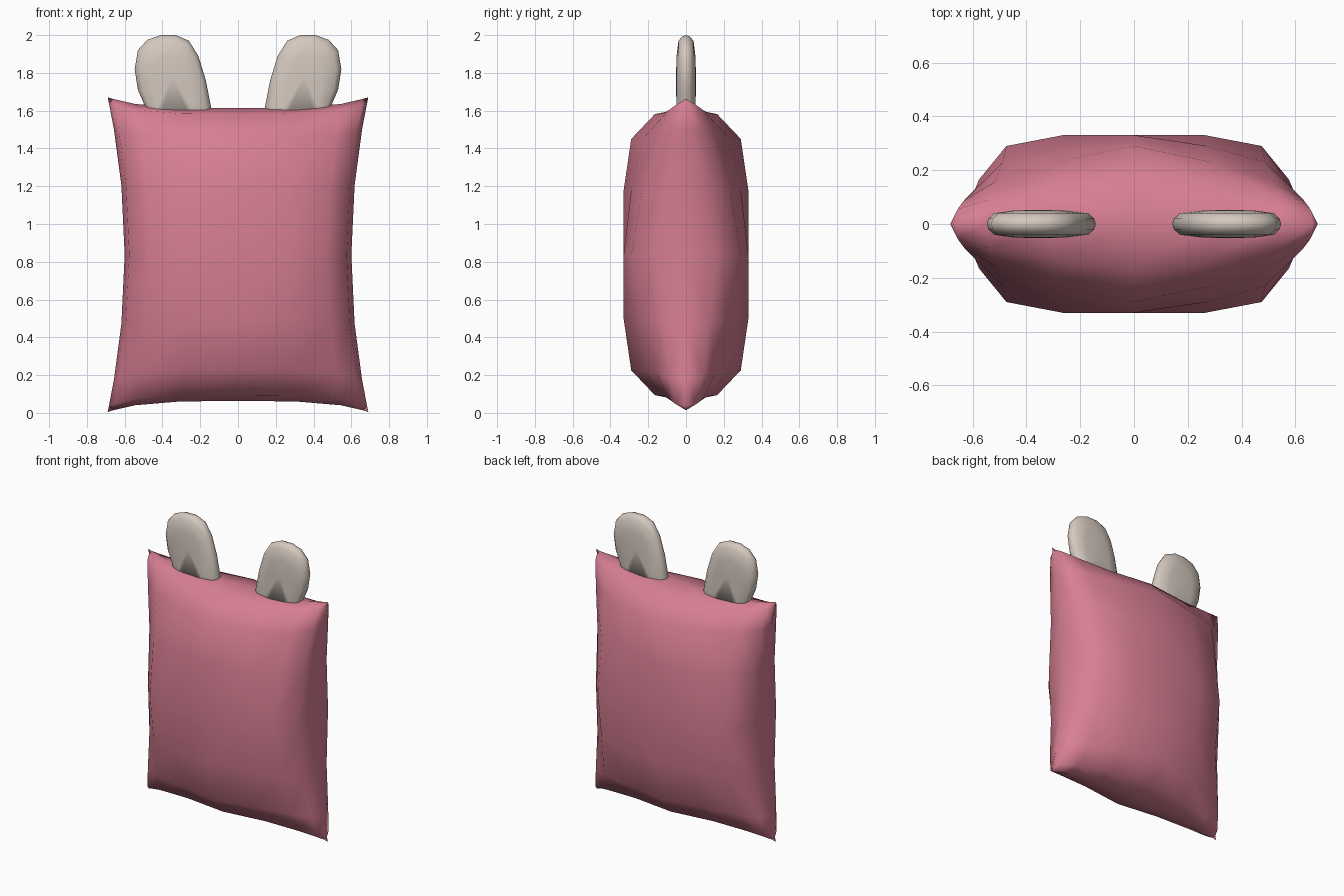
import bpy, bmesh

if "Cube" in bpy.data.objects:
    bpy.data.objects.remove(bpy.data.objects["Cube"])


def material(name, rgb):
    m = bpy.data.materials.new(name)
    m.diffuse_color = (*rgb, 1)
    m.use_nodes = True
    m.node_tree.nodes["Principled BSDF"].inputs["Base Color"].default_value = m.diffuse_color
    return m


pink = material("dusty_pink", (0.68, 0.21, 0.29))
cream = material("warm_cream", (0.66, 0.58, 0.52))


def finish(bm, name, mat):
    bmesh.ops.remove_doubles(bm, verts=bm.verts, dist=1e-4)
    bmesh.ops.recalc_face_normals(bm, faces=bm.faces)
    mesh = bpy.data.meshes.new(name)
    bm.to_mesh(mesh)
    bm.free()
    mesh.materials.append(mat)
    mesh.shade_smooth()
    ob = bpy.data.objects.new(name, mesh)
    bpy.context.collection.objects.link(ob)
    return ob


# Pillow body: two puffed grids sharing a pinched seam
levels = [0.0, 0.44, 0.79, 0.96, 1.0]
puff = [(0.33, 0.33, 0.29, 0.165, 0),      # half thickness, middle to seam
        (0.33, 0.29, 0.23, 0.125, 0),
        (0.29, 0.23, 0.155, 0.09, 0),
        (0.165, 0.125, 0.09, 0.055, 0),
        (0, 0, 0, 0, 0)]


def pillow_point(i, j, side):
    u = levels[abs(i)] * (1 if i > 0 else -1)
    v = levels[abs(j)] * (1 if j > 0 else -1)
    x = u * (0.60 + 0.09 * v * v)
    z = 0.838 + v * (0.775 + 0.058 * u ** 4)
    return x, side * puff[abs(i)][abs(j)], z


bm = bmesh.new()
for side in (-1, 1):
    grid = [[bm.verts.new(pillow_point(i, j, side)) for i in range(-4, 5)]
            for j in range(-4, 5)]
    for j in range(8):
        for i in range(8):
            bm.faces.new((grid[j][i], grid[j][i + 1], grid[j + 1][i + 1], grid[j + 1][i]))
finish(bm, "pillow_body", pink)

# Ears: flat rounded outline built up from inset rings
outline = [(0.47, 1.55), (0.495, 1.63), (0.53, 1.71), (0.547, 1.82), (0.53, 1.92),
           (0.48, 1.975), (0.41, 2.0), (0.33, 2.0), (0.26, 1.97), (0.21, 1.89),
           (0.17, 1.76), (0.143, 1.62), (0.15, 1.55)]
cx, cz = 0.35, 1.78
rings = [(1.0, 0.0), (0.97, 0.02), (0.86, 0.04), (0.5, 0.05)]


def ear(name, mirror):
    bm = bmesh.new()
    n = len(outline)
    for side in (-1, 1):
        loops = [[bm.verts.new((mirror * (cx + (x - cx) * s), side * y,
                                cz + (z - cz) * s if z > cz else z))
                  for x, z in outline] for s, y in rings]
        middle = bm.verts.new((mirror * cx, side * 0.053, cz))
        for i in range(n):
            k = (i + 1) % n
            for a, b in zip(loops, loops[1:]):
                bm.faces.new((a[i], a[k], b[k], b[i]))
            bm.faces.new((loops[-1][i], loops[-1][k], middle))
    return finish(bm, name, cream)


ear("left_ear", -1)
ear("right_ear", 1)
